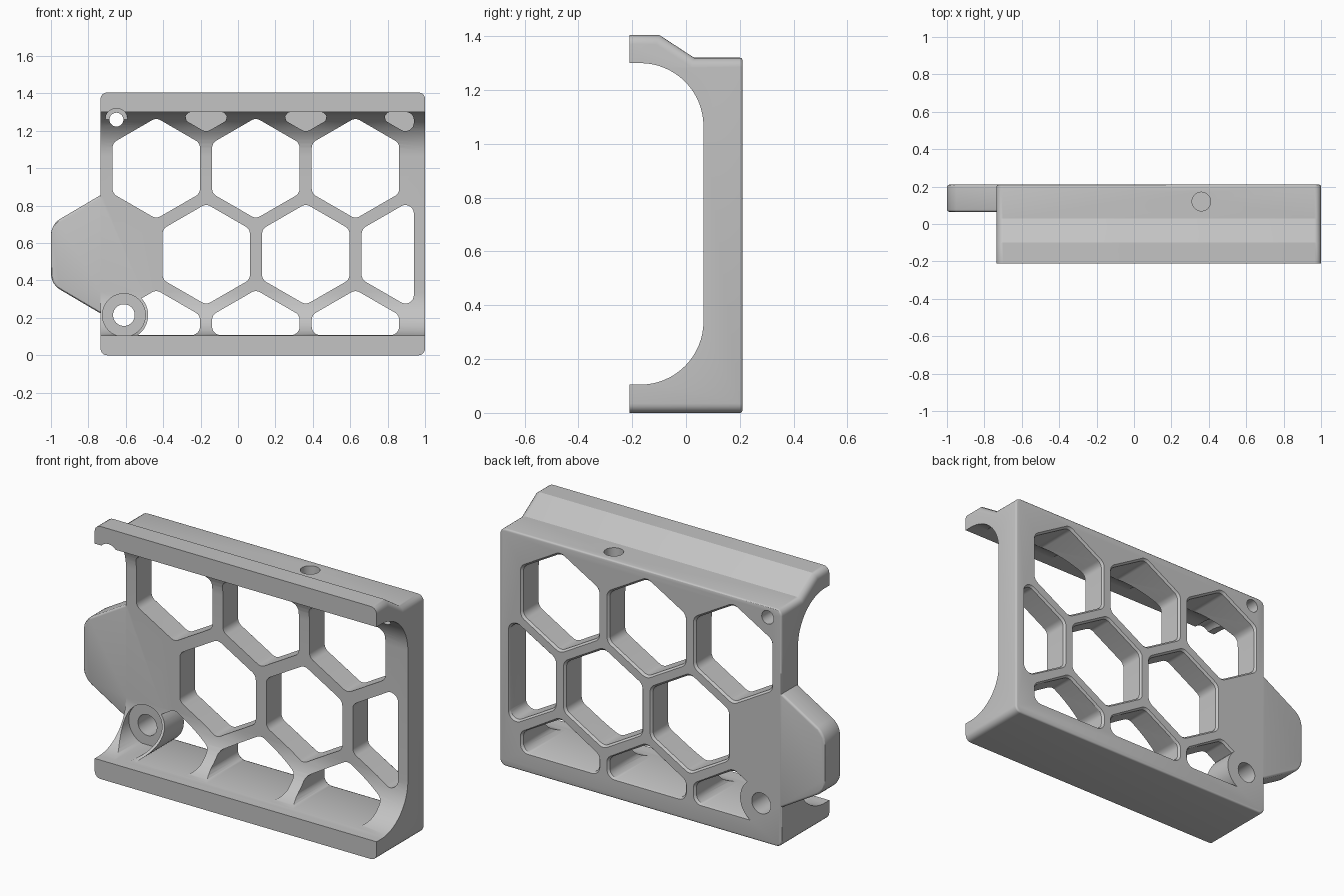
import bpy, bmesh, math
from mathutils import Vector

cube = bpy.data.objects.get("Cube")
if cube:
    bpy.data.objects.remove(cube)

LEFT, RIGHT = -0.735, 1.0      # ends of the rails
FRONT, BACK = 0.065, 0.21      # faces of the lattice plate
RAIL_TOP, RAIL_LOW = 1.30, 0.105
HEX_R, PITCH = 0.27, 0.5325
FLARE = 0.012

grey = bpy.data.materials.new("plain grey")
grey.use_nodes = True
grey.diffuse_color = (0.55, 0.55, 0.55, 1)
grey.node_tree.nodes["Principled BSDF"].inputs["Base Color"].default_value = (0.55, 0.55, 0.55, 1)


def make_object(name, bm):
    bmesh.ops.recalc_face_normals(bm, faces=bm.faces)
    mesh = bpy.data.meshes.new(name)
    bm.to_mesh(mesh)
    bm.free()
    obj = bpy.data.objects.new(name, mesh)
    bpy.context.collection.objects.link(obj)
    mesh.materials.append(grey)
    return obj


def loft(rings):
    """Closed solid through matching rings of points."""
    bm = bmesh.new()
    loops = [[bm.verts.new(p) for p in ring] for ring in rings]
    n = len(loops[0])
    for a, b in zip(loops, loops[1:]):
        for i in range(n):
            j = (i + 1) % n
            bm.faces.new((a[i], a[j], b[j], b[i]))
    bm.faces.new(loops[0])
    bm.faces.new(loops[-1])
    bmesh.ops.recalc_face_normals(bm, faces=bm.faces)
    return bm


def combine(target, other, operation):
    """Apply one boolean and remove the helper."""
    other.hide_render = True
    mod = target.modifiers.new("join", "BOOLEAN")
    mod.operation, mod.object, mod.solver = operation, other, "EXACT"
    bpy.context.view_layer.objects.active = target
    bpy.ops.object.modifier_apply(modifier=mod.name)
    bpy.data.objects.remove(other)


def clip(points, axis, limit, sign):
    """Keep the part of an outline on one side of a straight line."""
    out = []
    for p, q in zip(points, points[1:] + points[:1]):
        dp, dq = sign * (p[axis] - limit), sign * (q[axis] - limit)
        if dp <= 0:
            out.append(p)
        if dp * dq < 0:
            out.append(p.lerp(q, dp / (dp - dq)))
    return out


def rounded(points, radius, steps=6):
    """Replace every corner of an outline by an arc."""
    out = []
    n = len(points)
    for i, p in enumerate(points):
        to_a, to_b = points[i - 1] - p, points[(i + 1) % n] - p
        half = to_a.angle(to_b) / 2
        cut = min(radius / math.tan(half), 0.48 * to_a.length, 0.48 * to_b.length)
        r = cut * math.tan(half)
        a, b = to_a.normalized(), to_b.normalized()
        centre = p + (a + b).normalized() * (r / math.sin(half))
        start, end = p + a * cut - centre, p + b * cut - centre
        for k in range(steps + 1):
            out.append(centre + start.lerp(end, k / steps).normalized() * r)
    return out


def prism(name, points, y0, y1, flare=0.0, edge=0.0):
    """Outline in x and z extruded along y, with a widened or softened end."""
    rings = [[(p.x, y, p.y) for p in points] for y in (y0, y1)]
    if flare:
        mid = sum(points, Vector((0, 0))) / len(points)
        wide = [p + (p - mid).normalized() * flare for p in points]
        rings.append([(p.x, y1 + flare + 0.001, p.y) for p in wide])
    bm = loft(rings)
    if edge:
        rims = [e for e in bm.edges if abs(e.verts[0].co.y - e.verts[1].co.y) < 1e-5]
        bmesh.ops.bevel(bm, geom=rims, offset=edge, segments=3, profile=0.5, affect="EDGES")
    return make_object(name, bm)


def polygon(x, z, r, n):
    return [Vector((x + r * math.sin(2 * math.pi * i / n), z + r * math.cos(2 * math.pi * i / n)))
            for i in range(n)]


def opening(x, z):
    """Rounded hexagon kept inside the rails and the right column."""
    shape = clip(polygon(x, z, HEX_R, 6), 0, 0.94, 1)
    shape = clip(shape, 1, RAIL_TOP, 1)
    return rounded(clip(shape, 1, RAIL_LOW + 0.003, -1), 0.045)


# Side profile: two rails joined to the plate by large fillets
R = 0.235
cy = FRONT - R
arc = [math.pi / 2 * i / 16 for i in range(17)]
profile = [(-0.21, 0), (BACK, 0), (BACK, 1.32), (0.03, 1.32), (-0.10, 1.405),
           (-0.21, 1.405), (-0.21, RAIL_TOP)]
profile += [(cy + R * math.sin(a), RAIL_TOP - R + R * math.cos(a)) for a in arc]
profile += [(cy + R * math.cos(a), RAIL_LOW + R - R * math.sin(a)) for a in arc]
profile += [(-0.21, RAIL_LOW)]
bm = loft([[(x, y, z) for y, z in profile] for x in (LEFT, RIGHT)])


def is_outer(face):
    """Underside, or one of the three top faces of the rails."""
    height = face.calc_center_median().z
    return abs(face.normal.x) < 0.5 and abs(face.normal.z) > 0.7 and (height < 0.01 or height > 1.31)


# Round the ends of the outer faces, then the back rim
outer = [e for e in bm.edges if abs(e.verts[0].co.x - e.verts[1].co.x) < 1e-5
         and any(is_outer(f) for f in e.link_faces)]
bmesh.ops.bevel(bm, geom=outer, offset=0.035, segments=5, profile=0.5,
                affect="EDGES", clamp_overlap=True)
rim = [e for e in bm.edges if all(v.co.y > BACK - 1e-4 for v in e.verts)]
bmesh.ops.bevel(bm, geom=rim, offset=0.01, segments=3, profile=0.5, affect="EDGES")
body = make_object("lattice_bracket", bm)

# Side tab
outline = [(-1, 0.38), (-1, 0.70), (-0.72, 0.865), (-0.5, 0.865), (-0.5, 0.215), (-0.72, 0.215)]
tab = prism("side_tab", rounded([Vector(p) for p in outline], 0.1), FRONT, BACK, edge=0.012)
combine(body, tab, "UNION")

# Honeycomb openings with softened back edges, leaving a boss round the lower screw
for z, start in ((1.0, -0.437), (0.54, -0.17), (0.08, -0.437)):
    for i in range(3):
        cut = prism("hex_cutter", opening(start + i * PITCH, z), -0.3, BACK - FLARE, flare=FLARE)
        if z < 0.1 and i == 0:
            combine(cut, prism("screw_boss", polygon(-0.61, 0.215, 0.13, 40), -0.4, 0.3), "DIFFERENCE")
        combine(body, cut, "DIFFERENCE")

# Blind honeycomb pockets under the top rail
for i in range(3):
    cut = prism("pocket_cutter", opening(-0.17 + i * PITCH, 1.462), -0.3, FRONT + 0.002)
    combine(body, cut, "DIFFERENCE")

# Lower and upper screw holes with their counterbores
for x, z, wide, narrow, seat in ((-0.61, 0.215, 0.115, 0.058, FRONT + 0.01),
                                 (-0.65, 1.26, 0.06, 0.037, -0.04)):
    bore = clip(polygon(x, z, wide, 40), 1, RAIL_LOW, -1)
    combine(body, prism("counterbore", bore, -0.3, seat), "DIFFERENCE")
    combine(body, prism("screw_hole", polygon(x, z, narrow, 40), -0.3, 0.3), "DIFFERENCE")

# Blind hole in the top face
ring = polygon(0.36, 0.12, 0.05, 40)
bm = loft([[(p.x, p.y, z) for p in ring] for z in (1.22, 1.42)])
combine(body, make_object("top_hole", bm), "DIFFERENCE")

# Smooth fillets, sharp edges
for o in bpy.context.selected_objects:
    o.select_set(False)
body.select_set(True)
bpy.context.view_layer.objects.active = body
bpy.ops.object.shade_smooth_by_angle(angle=math.radians(30))
